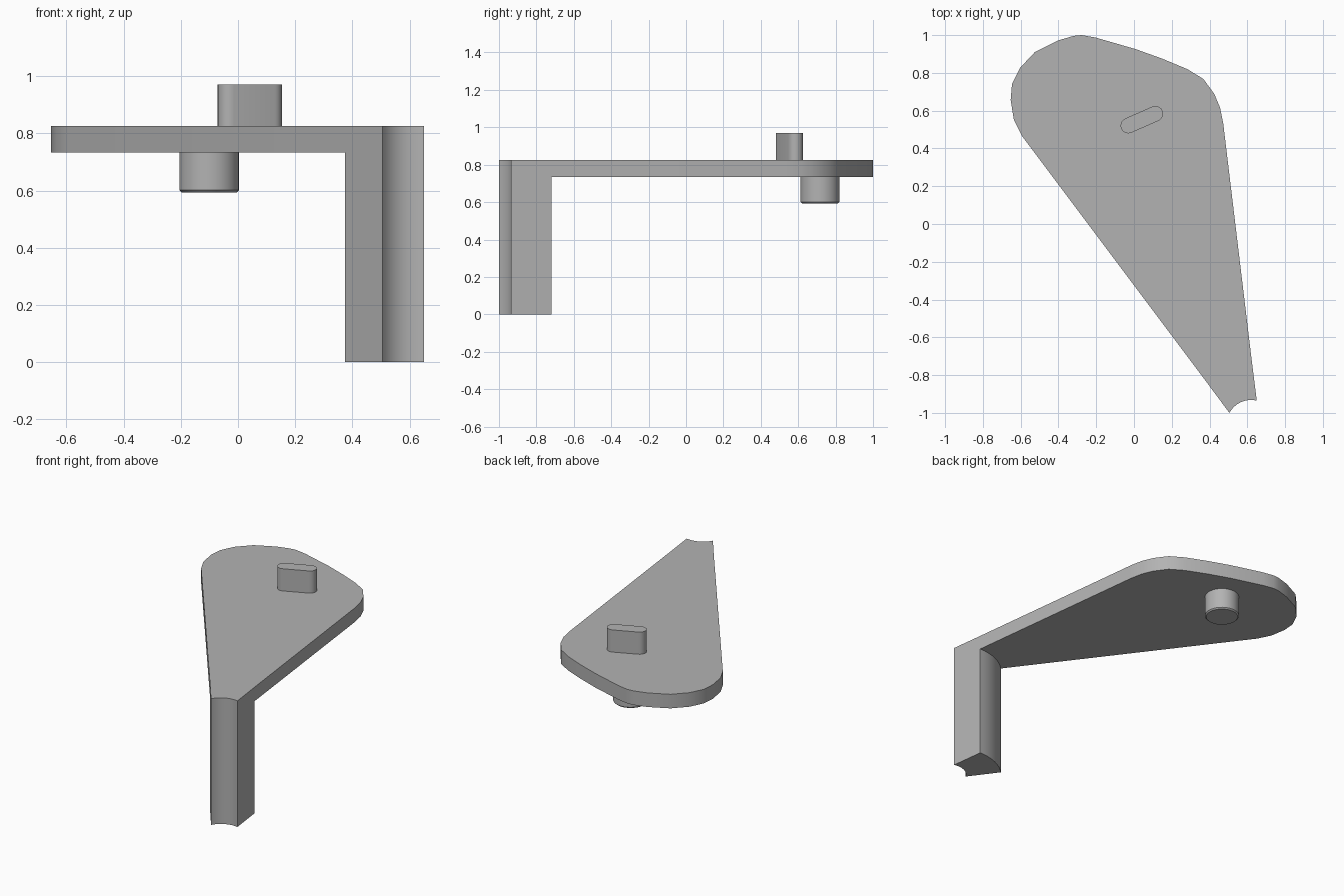
import bpy, bmesh, math
from mathutils import Vector

cube = bpy.data.objects.get("Cube")
if cube:
    bpy.data.objects.remove(cube, do_unlink=True)

grey = bpy.data.materials.new("plain_grey")
grey.use_nodes = True
colour = (0.45, 0.45, 0.45, 1)
grey.diffuse_color = colour
grey.node_tree.nodes["Principled BSDF"].inputs["Base Color"].default_value = colour

PLATE_TOP, PLATE_BOTTOM = 0.825, 0.733


def arc(centre, start, end, n):
    """Points on a circular arc from start to end, the short way round."""
    c, a, b = Vector(centre), Vector(start) - Vector(centre), Vector(end) - Vector(centre)
    t0, t1 = math.atan2(a.y, a.x), math.atan2(b.y, b.x)
    pts = []
    for i in range(n + 1):
        f = i / n
        t, r = t0 + (t1 - t0) * f, a.length + (b.length - a.length) * f
        pts.append((c.x + r * math.cos(t), c.y + r * math.sin(t)))
    return pts


def extrude(bm, faces, dz, keep):
    ext = bmesh.ops.extrude_face_region(bm, geom=faces, use_keep_orig=keep)["geom"]
    verts = [g for g in ext if isinstance(g, bmesh.types.BMVert)]
    bmesh.ops.translate(bm, verts=verts, vec=(0, 0, dz))
    return [g for g in ext if isinstance(g, bmesh.types.BMFace)]


def finish(bm, name):
    bmesh.ops.dissolve_limit(bm, angle_limit=0.005, verts=bm.verts, edges=bm.edges)
    bmesh.ops.recalc_face_normals(bm, faces=bm.faces)
    mesh = bpy.data.meshes.new(name)
    bm.to_mesh(mesh)
    bm.free()
    mesh.materials.append(grey)
    obj = bpy.data.objects.new(name, mesh)
    bpy.context.collection.objects.link(obj)
    bpy.ops.object.select_all(action="DESELECT")
    obj.select_set(True)
    bpy.context.view_layer.objects.active = obj
    bpy.ops.object.shade_smooth_by_angle(angle=math.radians(30))
    return obj


# Bracket: rounded fan-shaped plate and a leg between two concentric arcs
pivot = (0.618, -1.063)
front = arc(pivot, (0.505, -1.0), (0.65, -0.935), 8)
back = arc(pivot, (0.623, -0.72), (0.373, -0.822), 8)
rounded_end = [
    (0.472, 0.536), (0.456, 0.615), (0.425, 0.689), (0.367, 0.768), (0.282, 0.82),
    (0.145, 0.877), (0.008, 0.926), (-0.203, 0.987), (-0.277, 1.0), (-0.319, 0.996),
    (-0.404, 0.971), (-0.525, 0.91), (-0.604, 0.826), (-0.646, 0.74),
    (-0.653, 0.657), (-0.636, 0.551), (-0.594, 0.467)]

bm = bmesh.new()
ring = lambda pts: [bm.verts.new((x, y, PLATE_BOTTOM)) for x, y in pts]
back_v, front_v, end_v = ring(back), ring(front), ring(rounded_end)
leg_face = bm.faces.new(front_v + back_v)
plate_face = bm.faces.new(end_v + back_v[::-1])
extrude(bm, [leg_face, plate_face], PLATE_TOP - PLATE_BOTTOM, True)
extrude(bm, [leg_face], -PLATE_BOTTOM, False)
finish(bm, "bracket_plate_and_leg")

# Slot-shaped key standing on the plate
a, b, r = Vector((-0.03, 0.521)), Vector((0.113, 0.584)), 0.041
turn = math.atan2(b.y - a.y, b.x - a.x)
bm = bmesh.new()
outline = []
for centre, offset in ((b, -math.pi / 2), (a, math.pi / 2)):
    for i in range(13):
        t = turn + offset + math.pi * i / 12
        outline.append(bm.verts.new((centre.x + r * math.cos(t),
                                     centre.y + r * math.sin(t), PLATE_TOP)))
extrude(bm, [bm.faces.new(outline)], 0.145, True)
finish(bm, "top_key")

# Round pin under the plate, chamfered at its lower rim
bm = bmesh.new()
bmesh.ops.create_cone(bm, cap_ends=True, segments=40, radius1=0.104, radius2=0.104, depth=0.14)
bmesh.ops.translate(bm, verts=bm.verts, vec=(-0.101, 0.716, PLATE_BOTTOM - 0.07))
rim = [e for e in bm.edges if all(v.co.z < PLATE_BOTTOM - 0.1 for v in e.verts)]
bmesh.ops.bevel(bm, geom=rim, offset=0.008, segments=1, affect="EDGES")
finish(bm, "bottom_pin")
